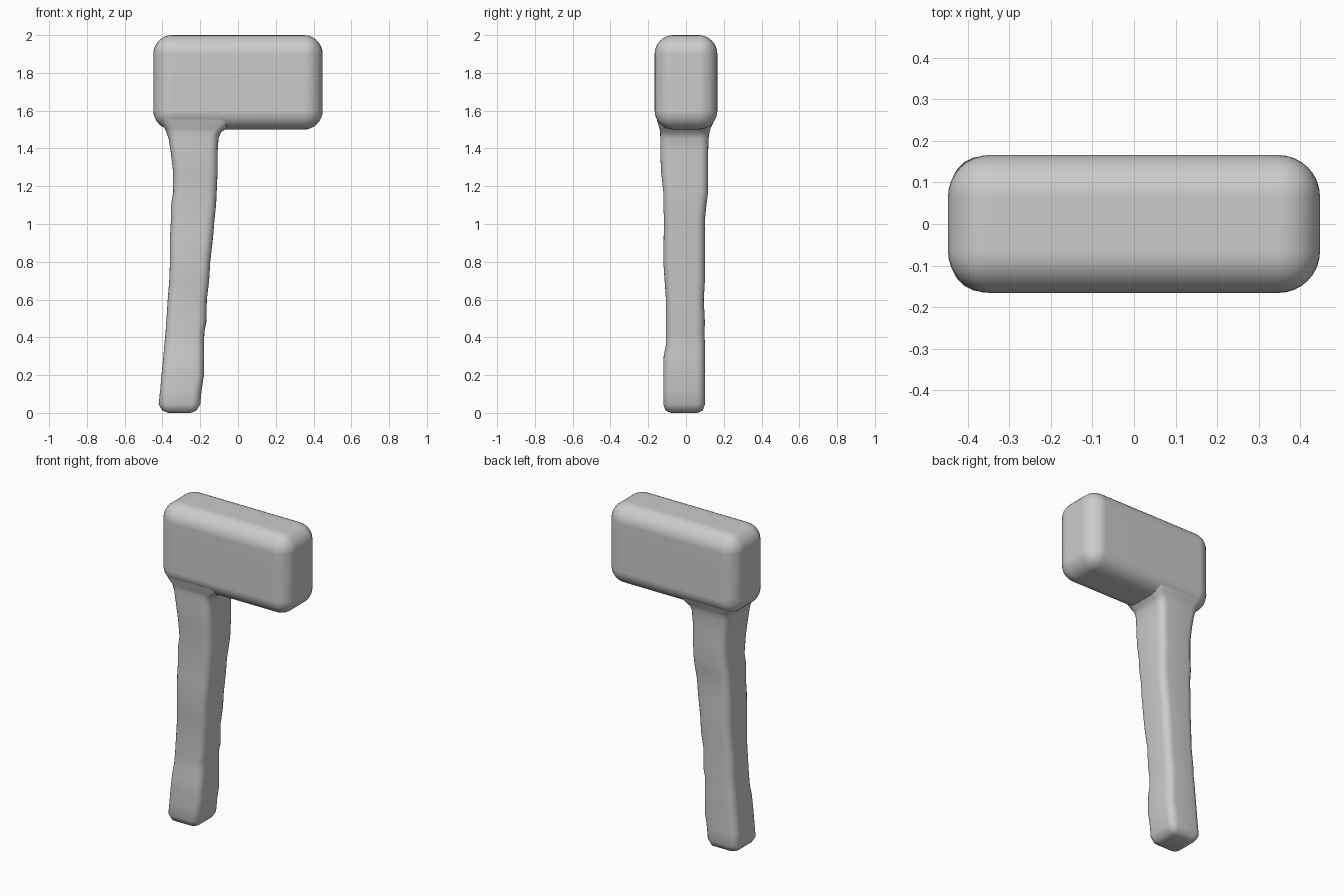
import bpy, bmesh, math

grey = bpy.data.materials.new("plain_grey")
grey.diffuse_color = (0.6, 0.6, 0.6, 1)


def finish(bm, name):
    bmesh.ops.recalc_face_normals(bm, faces=bm.faces[:])
    mesh = bpy.data.meshes.new(name)
    bm.to_mesh(mesh)
    bm.free()
    mesh.materials.append(grey)
    mesh.polygons.foreach_set("use_smooth", [True] * len(mesh.polygons))
    obj = bpy.data.objects.new(name, mesh)
    bpy.context.collection.objects.link(obj)
    return obj


# Hammer head: a block with soft rounded edges
bm = bmesh.new()
bmesh.ops.create_cube(bm, size=1)
for v in bm.verts:
    v.co = (v.co.x * 0.896, v.co.y * 0.332, v.co.z * 0.5 + 1.75)
head = finish(bm, "hammer_head")
bev = head.modifiers.new("rounding", 'BEVEL')
bev.width, bev.segments = 0.1, 8
bev.limit_method = 'NONE'
head.modifiers.new("normals", 'WEIGHTED_NORMAL')

# Handle sections: z, left, right, front, back, corner radius
sections = [
    (0.0, -0.37, -0.25, -0.08, 0.06, 0.02),
    (0.012, -0.40, -0.22, -0.108, 0.088, 0.035),
    (0.045, -0.42, -0.20, -0.12, 0.10, 0.045),
    (0.12, -0.412, -0.193, -0.12, 0.10, 0.045),
    (0.20, -0.405, -0.18, -0.12, 0.10, 0.045),
    (0.30, -0.395, -0.18, -0.118, 0.10, 0.045),
    (0.36, -0.390, -0.18, -0.106, 0.10, 0.045),
    (0.43, -0.383, -0.178, -0.106, 0.098, 0.045),
    (0.48, -0.38, -0.168, -0.106, 0.10, 0.045),
    (0.60, -0.372, -0.165, -0.106, 0.094, 0.045),
    (0.70, -0.364, -0.153, -0.113, 0.10, 0.045),
    (0.80, -0.36, -0.147, -0.12, 0.10, 0.045),
    (0.93, -0.36, -0.132, -0.118, 0.10, 0.045),
    (1.02, -0.355, -0.125, -0.116, 0.10, 0.045),
    (1.10, -0.355, -0.116, -0.12, 0.108, 0.045),
    (1.17, -0.343, -0.113, -0.12, 0.117, 0.045),
    (1.28, -0.344, -0.108, -0.132, 0.116, 0.045),
    (1.38, -0.356, -0.108, -0.136, 0.117, 0.045),
    (1.455, -0.368, -0.103, -0.136, 0.12, 0.045),
    (1.485, -0.378, -0.09, -0.137, 0.124, 0.05),
    (1.505, -0.387, -0.06, -0.14, 0.13, 0.055),
    (1.54, -0.412, -0.03, -0.151, 0.146, 0.06),
    (1.60, -0.442, -0.03, -0.164, 0.164, 0.08),
    (1.70, -0.43, -0.05, -0.155, 0.155, 0.08),
]
bm = bmesh.new()
rings = []
for z, x0, x1, y0, y1, r in sections:
    ring = []
    for k, (cx, cy) in enumerate([(x1 - r, y1 - r), (x0 + r, y1 - r),
                                  (x0 + r, y0 + r), (x1 - r, y0 + r)]):
        for i in range(6):
            a = math.radians(90 * k + 18 * i)
            ring.append(bm.verts.new((cx + r * math.cos(a), cy + r * math.sin(a), z)))
    rings.append(ring)
for lo, hi in zip(rings, rings[1:]):
    n = len(lo)
    for i in range(n):
        bm.faces.new((lo[i], lo[(i + 1) % n], hi[(i + 1) % n], hi[i]))
bm.faces.new(rings[0])
bm.faces.new(rings[-1])
handle = finish(bm, "handle")
